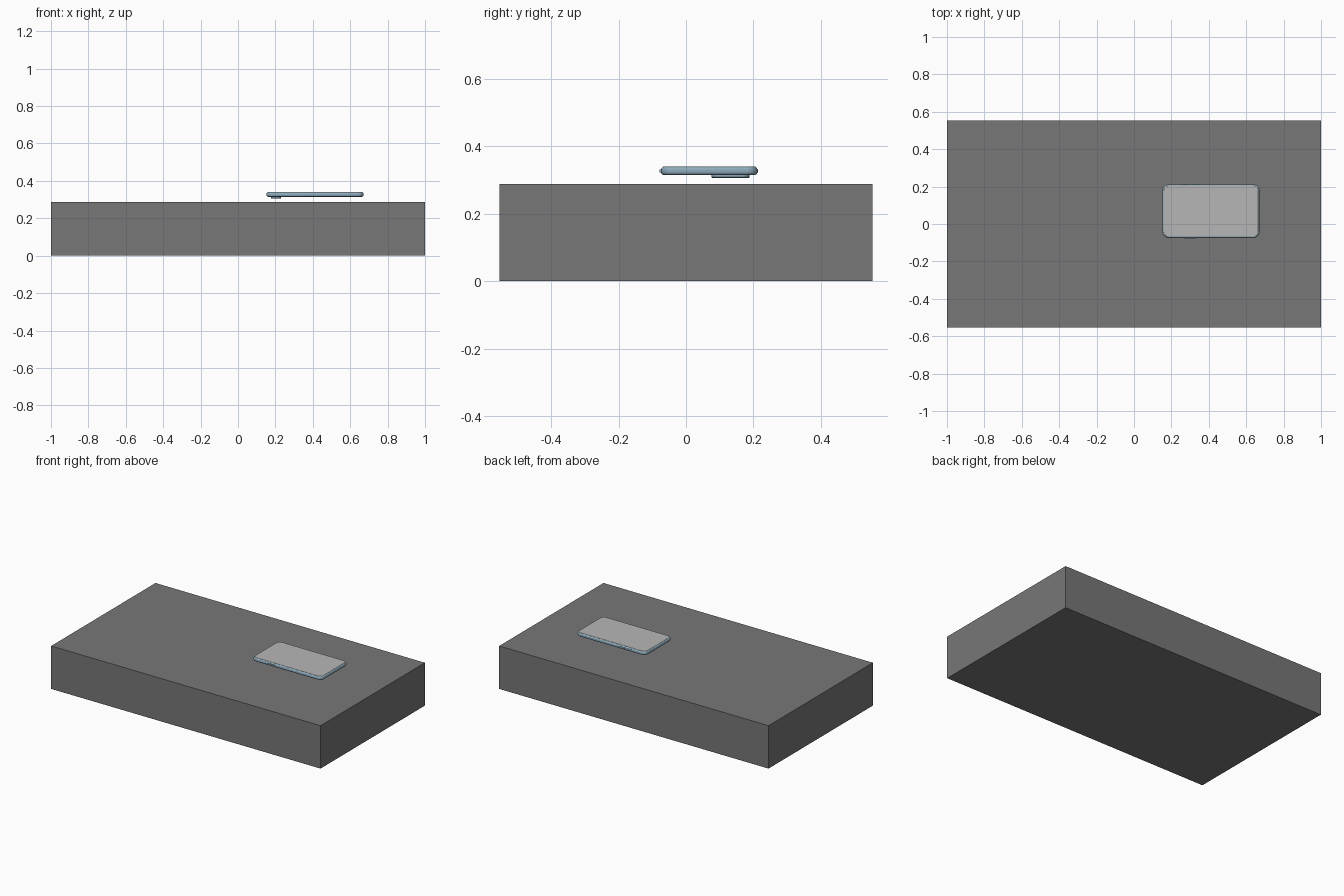
import bpy, bmesh, math

if "Cube" in bpy.data.objects:
    bpy.data.objects.remove(bpy.data.objects["Cube"])


def material(name, rgb):
    m = bpy.data.materials.new(name)
    m.diffuse_color = (*rgb, 1)
    m.use_nodes = True
    m.node_tree.nodes["Principled BSDF"].inputs["Base Color"].default_value = m.diffuse_color
    return m


GREY = material("table grey", (0.185, 0.185, 0.185))
SCREEN = material("screen light grey", (0.47, 0.47, 0.47))
BLUE = material("pale blue", (0.27, 0.41, 0.50))
DARK = material("lens dark", (0.03, 0.035, 0.04))


def slab(name, x0, x1, y0, y1, rings, radius, mat, seg=6):
    """Rounded rectangle lofted through (inset, z) rings from bottom to top."""
    bm = bmesh.new()
    loops = []
    for inset, z in rings:
        r = max(radius - inset, 0.0005)
        loop = []
        for cx, cy, a0 in ((x1 - inset - r, y1 - inset - r, 0),
                           (x0 + inset + r, y1 - inset - r, 90),
                           (x0 + inset + r, y0 + inset + r, 180),
                           (x1 - inset - r, y0 + inset + r, 270)):
            for i in range(seg + 1):
                a = math.radians(a0 + 90 * i / seg)
                loop.append(bm.verts.new((cx + r * math.cos(a), cy + r * math.sin(a), z)))
        loops.append(loop)
    n = len(loops[0])
    for lo, hi in zip(loops, loops[1:]):
        for i in range(n):
            bm.faces.new((lo[i], lo[(i + 1) % n], hi[(i + 1) % n], hi[i]))
    bm.faces.new(loops[0][::-1])
    bm.faces.new(loops[-1])
    return finish(bm, name, mat, True)


def finish(bm, name, mat, smooth=False):
    me = bpy.data.meshes.new(name)
    bm.to_mesh(me)
    bm.free()
    ob = bpy.data.objects.new(name, me)
    bpy.context.collection.objects.link(ob)
    me.materials.append(mat)
    if smooth:
        bpy.ops.object.select_all(action='DESELECT')
        ob.select_set(True)
        bpy.context.view_layer.objects.active = ob
        bpy.ops.object.shade_smooth_by_angle(angle=math.radians(35))
    return ob


def box(name, x0, x1, y0, y1, z0, z1, mat):
    bm = bmesh.new()
    bmesh.ops.create_cube(bm, size=1)
    for v in bm.verts:
        v.co = (x1 if v.co.x > 0 else x0, y1 if v.co.y > 0 else y0, z1 if v.co.z > 0 else z0)
    return finish(bm, name, mat)


# Plain block the phone hovers over
box("table_block", -1, 1, -0.553, 0.553, 0, 0.288, GREY)

# Phone body with rounded sides
X0, X1, Y0, Y1, ZB, ZT = 0.152, 0.671, -0.074, 0.212, 0.315, 0.339
E = 0.009
steps = [math.radians(a) for a in (0, 22.5, 45, 67.5, 90)]
low = [(E - E * math.sin(a), ZB + E - E * math.cos(a)) for a in steps]
high = [(E - E * math.cos(a), ZT - E + E * math.sin(a)) for a in steps]
slab("phone_body", X0, X1, Y0, Y1, low + high, 0.032, BLUE)

# Screen plate on top
slab("phone_screen", X0 + 0.006, X1 - 0.006, Y0 + 0.006, Y1 - 0.006,
     [(0, ZT - 0.003), (0, ZT), (0.001, ZT + 0.001)], 0.027, SCREEN)

# Camera bump and lenses on the underside
slab("camera_bump", 0.176, 0.230, 0.076, 0.189,
     [(0.002, 0.3065), (0, 0.3085), (0, 0.318)], 0.024, BLUE)
for i, y in enumerate((0.105, 0.160)):
    slab(f"camera_lens_{i + 1}", 0.186, 0.220, y - 0.017, y + 0.017,
         [(0, 0.3055), (0, 0.308)], 0.017, DARK)

# Side buttons
zc = (ZB + ZT) / 2
box("power_button", 0.270, 0.328, Y0 - 0.004, Y0 + 0.002, zc - 0.004, zc + 0.004, BLUE)
for i, x in enumerate((0.255, 0.310)):
    box(f"volume_button_{i + 1}", x, x + 0.04, Y1 - 0.002, Y1 + 0.002, zc - 0.004, zc + 0.004, BLUE)
